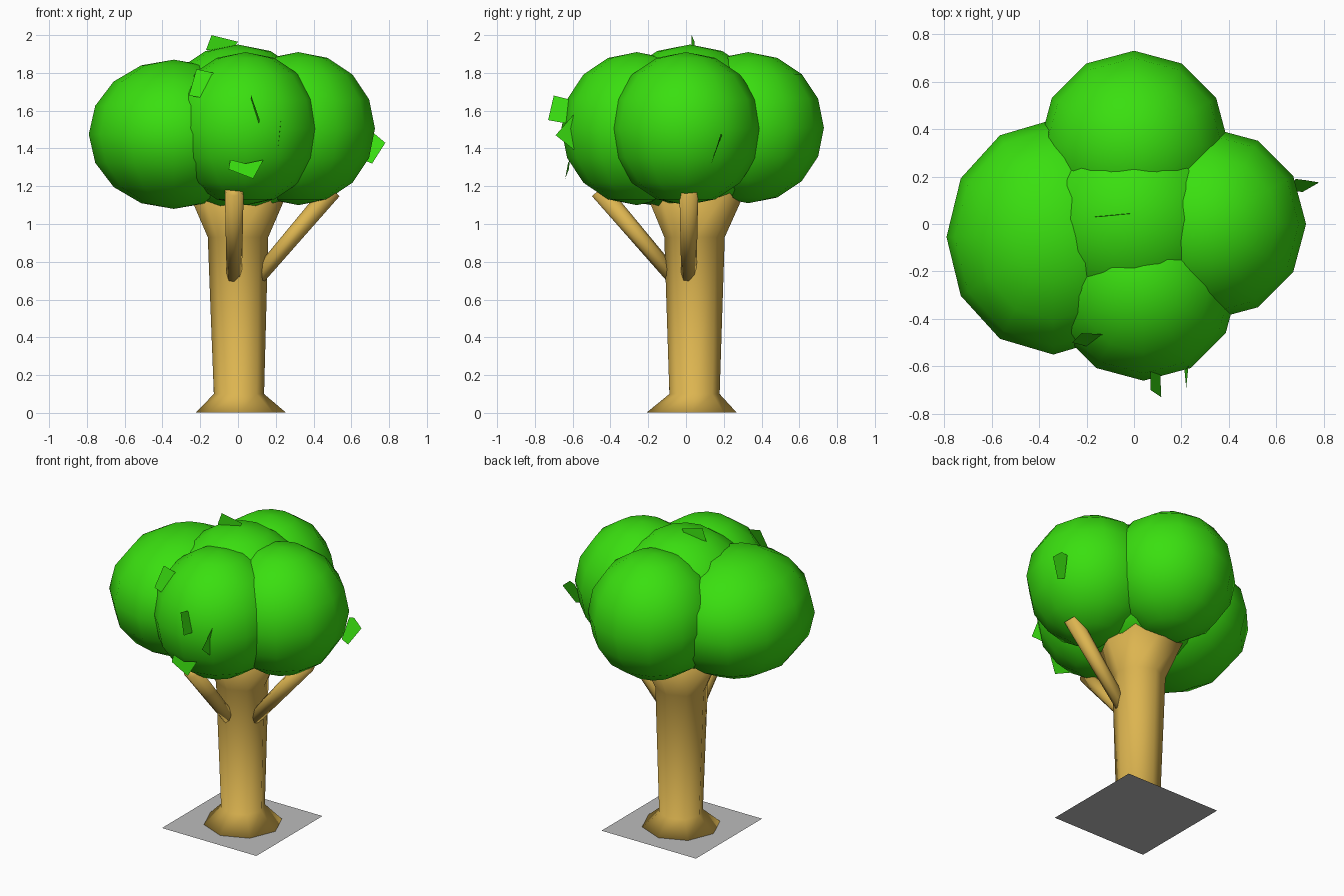
import bpy, bmesh, math
from mathutils import Vector, Matrix

if "Cube" in bpy.data.objects:
    bpy.data.objects.remove(bpy.data.objects["Cube"])


def material(name, rgb):
    m = bpy.data.materials.new(name)
    m.diffuse_color = (*rgb, 1)
    m.use_nodes = True
    m.node_tree.nodes["Principled BSDF"].inputs["Base Color"].default_value = m.diffuse_color
    return m


GREEN = material("leaf green", (0.042, 0.74, 0.005))
BARK = material("bark tan", (0.72, 0.46, 0.08))
GREY = material("ground grey", (0.5, 0.5, 0.5))


def finish(name, bm, mat, smooth=True):
    me = bpy.data.meshes.new(name)
    bm.to_mesh(me)
    bm.free()
    me.materials.append(mat)
    for p in me.polygons:
        p.use_smooth = smooth
    ob = bpy.data.objects.new(name, me)
    bpy.context.collection.objects.link(ob)
    return ob


def loft(name, rings, sides, mat):
    """Tube through (centre, radius) rings lying in horizontal planes."""
    bm = bmesh.new()
    loops = []
    for (x, y, z), r in rings:
        loops.append([bm.verts.new((x + r * math.cos(2 * math.pi * i / sides),
                                    y + r * math.sin(2 * math.pi * i / sides), z))
                      for i in range(sides)])
    for a, b in zip(loops, loops[1:]):
        for i in range(sides):
            j = (i + 1) % sides
            bm.faces.new((a[i], a[j], b[j], b[i]))
    bm.faces.new(loops[0][::-1])
    bm.faces.new(loops[-1])
    return finish(name, bm, mat)


def branch(name, start, end, r1, r2):
    a, b = Vector(start), Vector(end)
    d = b - a
    bm = bmesh.new()
    bmesh.ops.create_cone(bm, cap_ends=True, segments=8, radius1=r1, radius2=r2,
                          depth=d.length,
                          matrix=Matrix.Translation((a + b) / 2)
                          @ d.to_track_quat('Z', 'Y').to_matrix().to_4x4())
    return finish(name, bm, BARK)


# Trunk with flared foot and flared top
loft("trunk", [((0.015, 0.03, 0.003), 0.237), ((0.005, 0.045, 0.10), 0.133),
               ((0, 0.045, 0.93), 0.16), ((0, 0.05, 1.22), 0.285)], 8, BARK)

# Two side branches
branch("right_branch", (0.09, 0.015, 0.70), (0.50, 0.015, 1.18), 0.04, 0.05)
branch("front_branch", (-0.02, -0.05, 0.70), (-0.02, -0.46, 1.18), 0.04, 0.05)

# Crown of overlapping foliage balls: centre, radii
BALLS = {
    "middle": ((0, 0.02, 1.50), (0.45, 0.45, 0.45)),
    "left": ((-0.34, -0.055, 1.475), (0.45, 0.495, 0.395)),
    "right": ((0.32, 0, 1.505), (0.405, 0.405, 0.405)),
    "back": ((0, 0.33, 1.51), (0.40, 0.40, 0.40)),
    "front": ((0.04, -0.26, 1.505), (0.40, 0.40, 0.405)),
}
for key, (c, r) in BALLS.items():
    bm = bmesh.new()
    bmesh.ops.create_uvsphere(bm, u_segments=12, v_segments=8, radius=1,
                              matrix=Matrix.Translation(c) @ Matrix.Diagonal((*r, 1)))
    finish(key + "_foliage", bm, GREEN)

# Loose flat leaves poking out of the crown
LEAVES = {
    "top": [(-0.17, 0.03, 1.92), (-0.14, 0.03, 2.0), (0, 0.045, 1.965), (-0.03, 0.045, 1.92)],
    "upper_left": [(-0.26, -0.5, 1.68), (-0.22, -0.46, 1.82), (-0.13, -0.465, 1.8), (-0.2, -0.515, 1.67)],
    "low_front": [(-0.05, -0.62, 1.29), (-0.04, -0.615, 1.34), (0.04, -0.625, 1.32),
                  (0.135, -0.62, 1.34), (0.08, -0.64, 1.24)],
    "upper_front": [(0.07, -0.70, 1.68), (0.07, -0.62, 1.66), (0.11, -0.62, 1.53), (0.115, -0.73, 1.55)],
    "mid_front": [(0.23, -0.595, 1.58), (0.22, -0.69, 1.47), (0.21, -0.59, 1.39)],
    "right": [(0.68, 0.19, 1.47), (0.72, 0.185, 1.48), (0.78, 0.175, 1.43),
              (0.71, 0.135, 1.32), (0.66, 0.14, 1.34)],
}
for key, pts in LEAVES.items():
    bm = bmesh.new()
    bm.faces.new([bm.verts.new(p) for p in pts])
    finish(key + "_leaf", bm, GREEN, False)

# Flat square ground patch under the trunk
bm = bmesh.new()
bmesh.ops.create_grid(bm, x_segments=1, y_segments=1, size=0.345,
                      matrix=Matrix.Translation((0.01, 0.03, 0)))
finish("ground_patch", bm, GREY, False)
